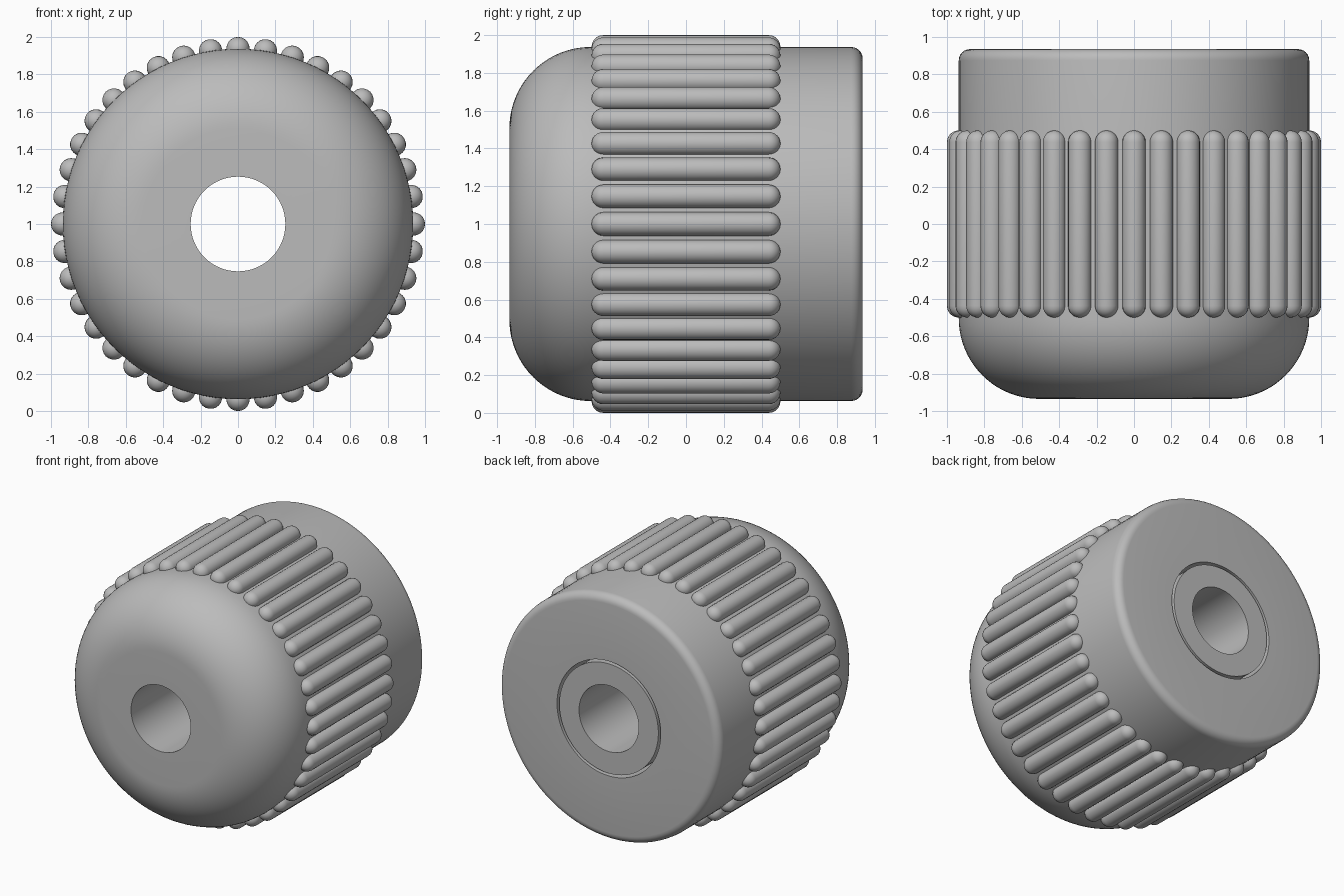
import bpy, bmesh, math
from mathutils import Matrix, Vector

cube = bpy.data.objects.get("Cube")
if cube:
    bpy.data.objects.remove(cube, do_unlink=True)

mat = bpy.data.materials.new("mid_grey")
mat.use_nodes = True
GREY = (0.5, 0.5, 0.5, 1)
mat.diffuse_color = GREY
mat.node_tree.nodes["Principled BSDF"].inputs["Base Color"].default_value = GREY

CENTRE = Vector((0, 0, 1))
R, HALF = 0.937, 0.935


def arc(cr, cy, rad, start, end, steps):
    """Points (radius, y) along a rounded corner, angles in degrees."""
    angles = [math.radians(start + (end - start) * i / steps) for i in range(steps + 1)]
    return [(cr + rad * math.cos(a), cy + rad * math.sin(a)) for a in angles]


def finish(name, bm):
    bmesh.ops.recalc_face_normals(bm, faces=bm.faces)
    mesh = bpy.data.meshes.new(name)
    bm.to_mesh(mesh)
    bm.free()
    mesh.materials.append(mat)
    obj = bpy.data.objects.new(name, mesh)
    bpy.context.collection.objects.link(obj)
    bpy.ops.object.select_all(action='DESELECT')
    obj.select_set(True)
    bpy.context.view_layer.objects.active = obj
    bpy.ops.object.shade_smooth_by_angle(angle=math.radians(35))
    return obj


def lathe(name, profile, sides=96):
    """Revolve a closed (radius, y) profile about the y axis."""
    bm = bmesh.new()
    verts = [bm.verts.new((r, y, 1)) for r, y in profile]
    edges = [bm.edges.new((verts[i - 1], verts[i])) for i in range(len(verts))]
    bmesh.ops.spin(bm, geom=verts + edges, cent=CENTRE, axis=(0, 1, 0),
                   angle=math.tau, steps=sides, use_merge=True)
    bmesh.ops.remove_doubles(bm, verts=bm.verts, dist=1e-5)
    return finish(name, bm)


# Knob body: domed front, small rounding at the back, counterbore for the bushing
bore, socket, floor = 0.253, 0.44, 0.4
front, back = 0.43, 0.06
lathe("knob_body",
      [(bore, -HALF)]
      + arc(R - front, front - HALF, front, -90, 0, 20)
      + arc(R - back, HALF - back, back, 0, 90, 6)
      + [(socket, HALF), (socket, floor), (bore, floor)])

# Bushing set in the back with a narrow gap round it
sleeve = 0.42
lathe("bushing", [(bore, floor), (sleeve, floor), (sleeve, HALF), (bore, HALF)])

# Grip ribs: round-ended rods spaced around the body
COUNT, RAD, REACH = 40, 0.0625, 0.5
bm = bmesh.new()
for i in range(COUNT):
    made = bmesh.ops.create_uvsphere(bm, u_segments=20, v_segments=12, radius=RAD)["verts"]
    # Split the ball at its equator and stretch it into a capsule
    ball = set(made)
    equator = [e for e in bm.edges if e.verts[0] in ball
               and all(abs(v.co.z) < 1e-5 for v in e.verts)]
    copy = bmesh.ops.split_edges(bm, edges=equator)["edges"]
    seam = {v for e in copy for v in e.verts}
    verts = list(ball | seam)
    upper = {v for v in verts for f in v.link_faces if f.calc_center_median().z > 0}
    shift = REACH - RAD
    for v in verts:
        v.co.z += shift if v in upper else -shift
    bmesh.ops.bridge_loops(bm, edges=list({e for v in verts for e in v.link_edges if e.is_boundary}))
    place = (Matrix.Translation(CENTRE) @ Matrix.Rotation(math.tau * i / COUNT, 4, 'Y')
             @ Matrix.Translation((1 - RAD, 0, 0)) @ Matrix.Rotation(math.pi / 2, 4, 'X'))
    bmesh.ops.transform(bm, matrix=place, verts=verts)
finish("grip_ribs", bm)
